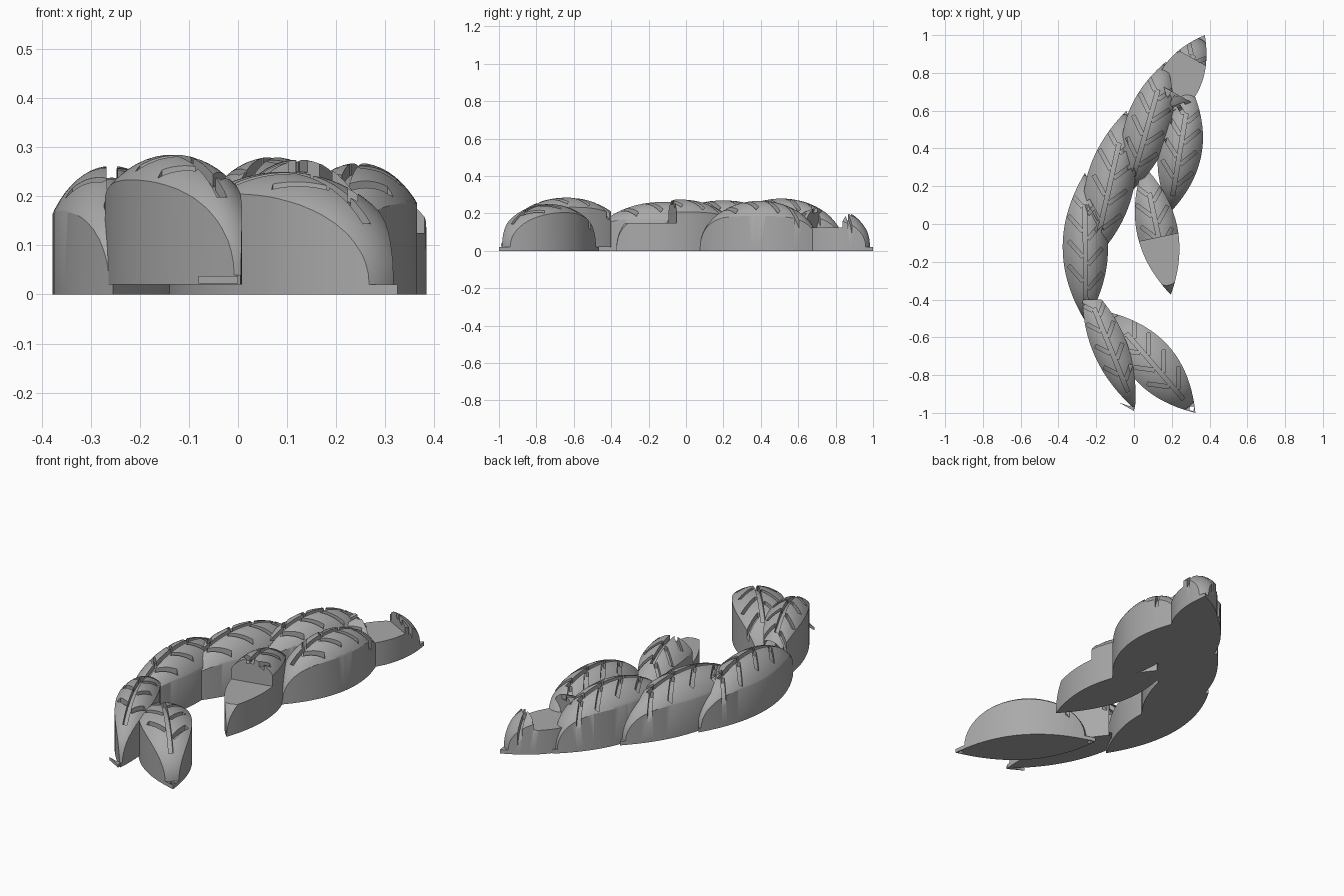
import bpy, bmesh, math
from mathutils import Matrix, Vector

cube = bpy.data.objects.get("Cube")
if cube:
    bpy.data.objects.remove(cube)

grey = bpy.data.materials.new("plain_grey")
grey.use_nodes = True
COLOUR = (0.4, 0.4, 0.4, 1)
grey.diffuse_color = COLOUR
grey.node_tree.nodes["Principled BSDF"].inputs["Base Color"].default_value = COLOUR


def make(name, bm):
    bmesh.ops.recalc_face_normals(bm, faces=bm.faces)
    mesh = bpy.data.meshes.new(name)
    bm.to_mesh(mesh)
    bm.free()
    mesh.materials.append(grey)
    ob = bpy.data.objects.new(name, mesh)
    bpy.context.collection.objects.link(ob)
    return ob


def boolean(ob, tool, operation):
    """Apply a boolean and throw the tool away."""
    mod = ob.modifiers.new("cut", 'BOOLEAN')
    mod.object, mod.operation, mod.solver = tool, operation, 'EXACT'
    mod.use_self = True
    graph = bpy.context.evaluated_depsgraph_get()
    mesh = bpy.data.meshes.new_from_object(ob.evaluated_get(graph))
    ob.modifiers.clear()
    ob.data = mesh
    bpy.data.objects.remove(tool)


def add_box(bm, centre, size, turn=0):
    m = (Matrix.Translation(centre) @ Matrix.Rotation(turn, 4, 'Z')
         @ Matrix.Diagonal((*size, 1)))
    bmesh.ops.create_cube(bm, size=1, matrix=m)


def box(centre, size, turn=0):
    bm = bmesh.new()
    add_box(bm, centre, size, turn)
    return make("cutter", bm)


def leaf_prism(half, width, z0, z1, n=28):
    """Upright prism on a pointed leaf outline."""
    bm = bmesh.new()
    ts = [-1 + 2 * i / n for i in range(n + 1)]
    pts = [(t * half, width * (1 - t * t)) for t in ts]
    pts += [(x, -y) for x, y in reversed(pts[1:-1])]
    face = bm.faces.new([bm.verts.new((x, y, z0)) for x, y in pts])
    top = bmesh.ops.extrude_face_region(bm, geom=[face])["geom"]
    bmesh.ops.translate(bm, vec=(0, 0, z1 - z0),
                        verts=[v for v in top if isinstance(v, bmesh.types.BMVert)])
    return make("leaf", bm)


def ellipsoid(a, b, h, z):
    bm = bmesh.new()
    bmesh.ops.create_uvsphere(bm, u_segments=64, v_segments=32, radius=1,
                              matrix=Matrix.Translation((0, 0, z))
                              @ Matrix.Diagonal((a, b, h, 1)))
    return make("dome", bm)


def veins(half, width):
    """Midrib slots with slanted side slots, open toward +x."""
    bm = bmesh.new()
    slot = 0.022
    add_box(bm, (-0.08 * half, 0, 0.3), (1.3 * half, slot, 0.5))
    reach = 0.75 * width
    for k, t in enumerate((-0.5, -0.17, 0.17, 0.5)):
        for side in (-1, 1):
            x = t * half + side * 0.02 + reach * 0.45
            add_box(bm, (x, side * (reach * 0.5 + 0.006), 0.3),
                    (reach * 1.25, slot * 0.9, 0.5 + 0.01 * k), side * 0.72)
    return make("veins", bm)


def pod(name, start, end, width, top, b, ratio=0.9, base=0, flat=None, holes=()):
    """Leaf-shaped dome on a thin lip; 'flat' = (from, to, floor height)."""
    p, q = Vector((*start, 0)), Vector((*end, 0))
    half = (q - p).length / 2
    lip = base + 0.02
    body = leaf_prism(half, width, lip - 0.008, 0.6)
    boolean(body, ellipsoid(half * ratio, b, top - lip, lip), 'INTERSECT')
    grooves = veins(half, width)
    d = 0.024
    boolean(grooves, ellipsoid(half * ratio - d, b - d, top - lip - d, lip), 'DIFFERENCE')
    low = box((0, 0, lip - 0.5), (3, 3, 1.06))
    boolean(grooves, low, 'DIFFERENCE')
    boolean(body, grooves, 'DIFFERENCE')
    if flat:
        x0, x1, z = flat
        boolean(body, box(((x0 + x1) / 2, 0, z + 0.5), (x1 - x0, 1, 1)), 'DIFFERENCE')
    foot = leaf_prism(half, width, base, lip)
    for x in holes:
        boolean(foot, box((x, 0, lip), (0.022, 0.022, 0.2), 0.78), 'DIFFERENCE')
    # merge dome and lip, then set in place
    bm = bmesh.new()
    bm.from_mesh(body.data)
    bm.from_mesh(foot.data)
    direction = q - p
    bm.transform(Matrix.Translation((p + q) / 2)
                 @ Matrix.Rotation(math.atan2(direction.y, direction.x), 4, 'Z'))
    bpy.data.objects.remove(body)
    bpy.data.objects.remove(foot)
    ob = make(name, bm)
    bpy.ops.object.select_all(action='DESELECT')
    ob.select_set(True)
    bpy.context.view_layer.objects.active = ob
    bpy.ops.object.shade_smooth_by_angle(angle=math.radians(30))
    return ob


# Front pair
pod("front_left_pod", (0.325, -1.0), (-0.14, -0.465), 0.125, 0.25, 0.21, 0.87,
    holes=(-0.325, 0.325))
front_right = pod("front_right_pod", (0.005, -0.98), (-0.27, -0.3), 0.092, 0.285, 0.15,
                  0.96, base=0.02)
boolean(front_right, box((0, 0, 0), (2, 0.8, 2)), 'DIFFERENCE')

# Long right-hand row
pod("right_pod", (-0.255, -0.52), (-0.26, 0.27), 0.12, 0.262, 0.15, 0.97)
pod("middle_pod", (-0.22, -0.2), (-0.04, 0.6), 0.128, 0.27, 0.16, 0.95)
pod("rear_pod", (-0.03, 0.16), (0.17, 0.86), 0.12, 0.28, 0.16, 0.95)
pod("tail_pod", (0.1, 0.5), (0.375, 1.0), 0.112, 0.235, 0.16, 0.9,
    flat=(-0.06, 0.145, 0.125))

# Short left-hand row
pod("left_rear_pod", (0.19, 0.06), (0.3, 0.73), 0.115, 0.268, 0.155, 0.95)
pod("left_middle_pod", (0.195, -0.375), (0.05, 0.31), 0.108, 0.275, 0.16, 0.99,
    flat=(-0.5, -0.04, 0.15))

# Small barb at the front tip
bm = bmesh.new()
outline = ((-0.08, -0.945), (0, -0.99), (-0.005, -0.945), (-0.02, -0.965))
face = bm.faces.new([bm.verts.new((x, y, 0.022)) for x, y in outline])
geom = bmesh.ops.extrude_face_region(bm, geom=[face])["geom"]
bmesh.ops.translate(bm, vec=(0, 0, 0.016),
                    verts=[v for v in geom if isinstance(v, bmesh.types.BMVert)])
make("tip_barb", bm)
